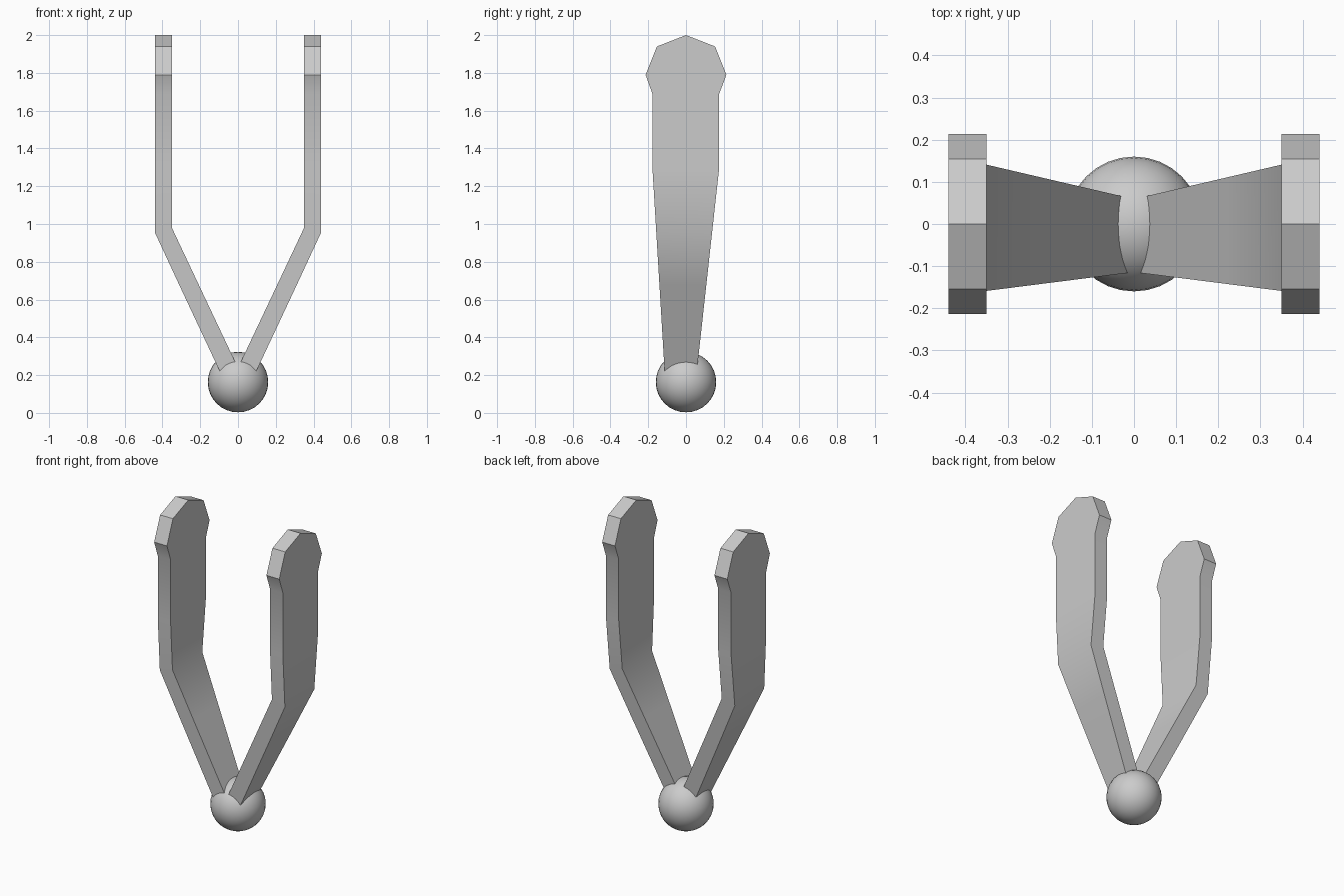
import bpy, bmesh, math

cube = bpy.data.objects.get("Cube")
if cube:
    bpy.data.objects.remove(cube)

grey = bpy.data.materials.new("light_grey")
grey.use_nodes = True
colour = (0.6, 0.6, 0.6, 1)
grey.diffuse_color = colour
grey.node_tree.nodes["Principled BSDF"].inputs["Base Color"].default_value = colour


def smooth(obj):
    bpy.ops.object.select_all(action='DESELECT')
    obj.select_set(True)
    bpy.context.view_layer.objects.active = obj
    bpy.ops.object.shade_smooth_by_angle(angle=math.radians(30))


# Ball at the base
bpy.ops.mesh.primitive_uv_sphere_add(segments=32, ring_count=16, radius=0.16,
                                     location=(0, 0, 0.163))
ball = bpy.context.object
ball.name = "base_ball"
ball.data.materials.append(grey)
smooth(ball)

# Width outline of an arm: height, front edge, back edge
OUTLINE = [(0.2, -0.112, 0.055), (1.3, -0.178, 0.176), (1.69, -0.178, 0.176),
           (1.79, -0.214, 0.214), (1.94, -0.154, 0.154), (2.0, 0, 0)]

# Sections up the arm: inner (x, z) and outer (x, z)
SECTIONS = [((0.01, 0.26), (0.087, 0.2)), ((0.218, 0.7), (0.31, 0.675)),
            ((0.35, 0.98), (0.44, 0.955))]
SECTIONS += [((0.35, z), (0.44, z)) for z, _, _ in OUTLINE[1:]]


def edges_at(z):
    """Front and back edge of the arm at a height."""
    for (z0, f0, b0), (z1, f1, b1) in zip(OUTLINE, OUTLINE[1:]):
        if z <= z1:
            t = (z - z0) / (z1 - z0)
            return f0 + (f1 - f0) * t, b0 + (b1 - b0) * t


def make_arm(name, side):
    bm = bmesh.new()
    rings = []
    for (xi, zi), (xo, zo) in SECTIONS:
        fi, bi = edges_at(zi)
        fo, bo = edges_at(zo)
        corners = [(xi, fi, zi), (xo, fo, zo), (xo, bo, zo), (xi, bi, zi)]
        rings.append([bm.verts.new((side * x, y, z)) for x, y, z in corners])
    bm.faces.new(rings[0])
    for low, high in zip(rings, rings[1:]):
        for i in range(4):
            j = (i + 1) % 4
            bm.faces.new((low[i], low[j], high[j], high[i]))
    # Close the tip into a ridge
    bmesh.ops.remove_doubles(bm, verts=bm.verts[:], dist=0.0005)
    bmesh.ops.recalc_face_normals(bm, faces=bm.faces[:])
    mesh = bpy.data.meshes.new(name)
    bm.to_mesh(mesh)
    bm.free()
    mesh.materials.append(grey)
    arm = bpy.data.objects.new(name, mesh)
    bpy.context.collection.objects.link(arm)
    smooth(arm)


# Matching pair of arms
make_arm("left_arm", 1)
make_arm("right_arm", -1)
